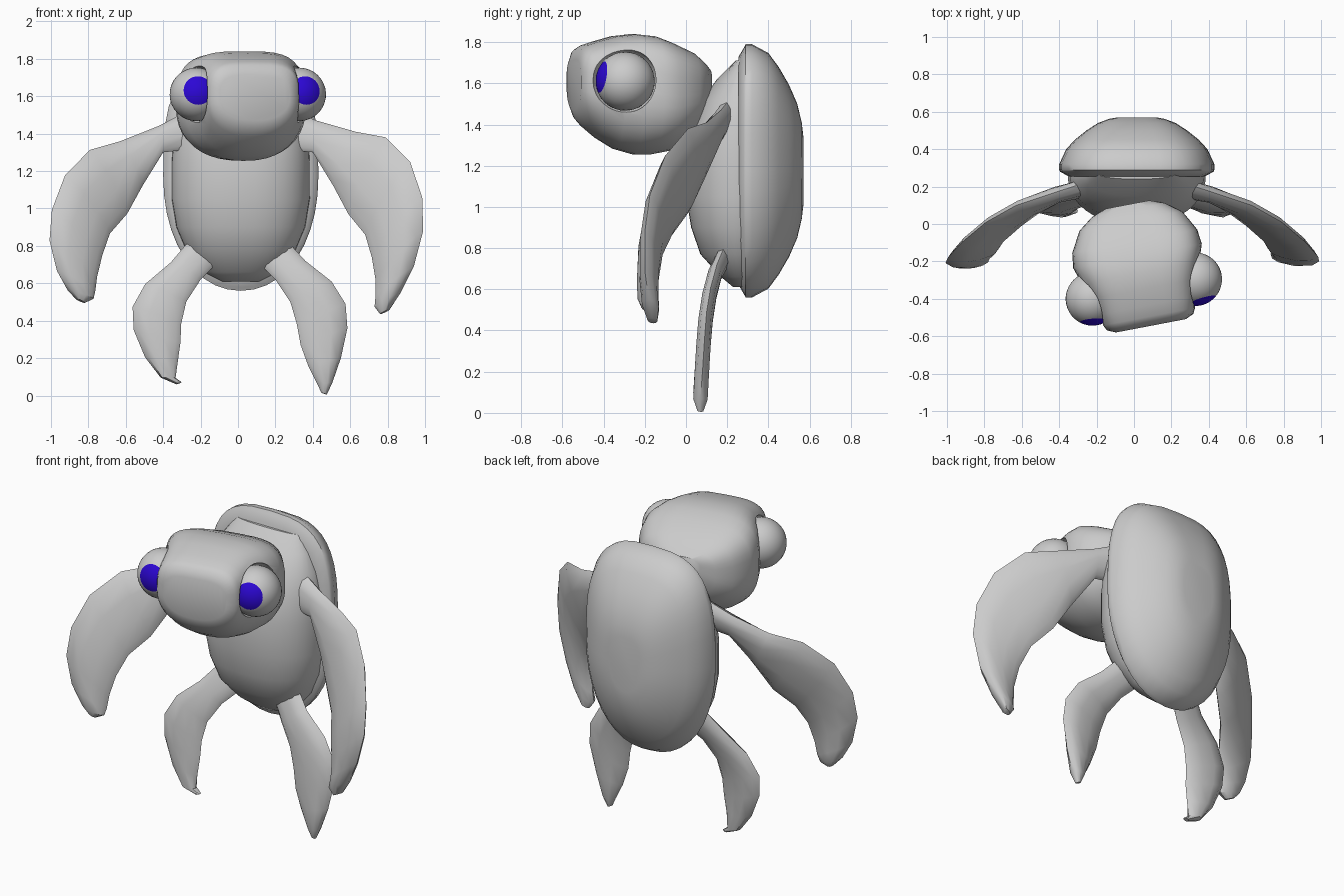
import bpy, bmesh, math
from mathutils import Vector, Matrix

cube = bpy.data.objects.get("Cube")
if cube:
    bpy.data.objects.remove(cube, do_unlink=True)


def material(name, colour):
    mat = bpy.data.materials.new(name)
    mat.use_nodes = True
    mat.diffuse_color = colour
    mat.node_tree.nodes["Principled BSDF"].inputs["Base Color"].default_value = colour
    return mat


GREY = material("grey skin", (0.6, 0.6, 0.6, 1))
BLUE = material("blue iris", (0.025, 0.002, 0.66, 1))


def smooth(obj, angle=40):
    bpy.ops.object.select_all(action='DESELECT')
    obj.select_set(True)
    bpy.context.view_layer.objects.active = obj
    bpy.ops.object.shade_smooth_by_angle(angle=math.radians(angle))


def skin_rings(name, rings):
    """Bridge a list of equal point rings and cap both ends."""
    bm = bmesh.new()
    loops = [[bm.verts.new(p) for p in ring] for ring in rings]
    count = len(loops[0])
    for a, b in zip(loops, loops[1:]):
        for i in range(count):
            j = (i + 1) % count
            bm.faces.new((a[i], a[j], b[j], b[i]))
    bm.faces.new(loops[0])
    bm.faces.new(loops[-1])
    bmesh.ops.recalc_face_normals(bm, faces=bm.faces)
    mesh = bpy.data.meshes.new(name)
    bm.to_mesh(mesh)
    bm.free()
    obj = bpy.data.objects.new(name, mesh)
    bpy.context.collection.objects.link(obj)
    mesh.materials.append(GREY)
    smooth(obj)
    return obj


def oval(half_u, half_v, n_top, n_low, steps=40):
    """Superellipse points with separate roundness above and below."""
    points = []
    for i in range(steps):
        c, s = math.cos(math.tau * i / steps), math.sin(math.tau * i / steps)
        p = 2 / (n_top if s > 0 else n_low)
        points.append((math.copysign(abs(c) ** p, c) * half_u,
                       math.copysign(abs(s) ** p, s) * half_v))
    return points


# Shell: domed back with a narrow rim band, rows of (y, width, height)
shell_rows = [(0.255, 0.88, 0.9), (0.28, 0.99, 0.97), (0.29, 1, 1), (0.32, 1, 1),
              (0.4, 0.91, 0.93), (0.45, 0.8, 0.82), (0.5, 0.65, 0.68),
              (0.54, 0.5, 0.53), (0.562, 0.36, 0.38), (0.57, 0.25, 0.27)]
skin_rings("shell", [[(0.015 + u, y, 1.175 + v) for u, v in
                      oval(0.415 * w, 0.615 * h, 3.1, 2.1)] for y, w, h in shell_rows])

# Belly and neck: rounded in front, nearly flat behind, rows of (z, half width, front y)
belly_rows = [(0.61, 0.1, 0.23), (0.66, 0.2, 0.17), (0.77, 0.29, 0.07), (0.9, 0.345, 0.025),
              (1.05, 0.37, 0), (1.25, 0.37, 0), (1.4, 0.36, 0.03),
              (1.52, 0.33, 0.08), (1.62, 0.28, 0.15), (1.71, 0.22, 0.24)]
skin_rings("belly", [[(0.015 + u, 0.28 + (v if v < 0 else v * 0.2), z) for u, v in
                      oval(w, 0.28 - y, 2, 2.3)] for z, w, y in belly_rows])

# Head: lofted back to front, then turned a little to one side
TURN = Matrix.Translation((0.03, -0.23, 0)) @ Matrix.Rotation(math.radians(10.8), 4, 'Z')
head_rows = [(0.34, 0.12, 1.53, 1.67), (0.31, 0.2, 1.43, 1.7), (0.25, 0.28, 1.34, 1.75),
             (0.14, 0.34, 1.27, 1.8), (0.06, 0.35, 1.255, 1.83), (-0.03, 0.32, 1.255, 1.84),
             (-0.12, 0.285, 1.28, 1.83), (-0.21, 0.265, 1.335, 1.805),
             (-0.27, 0.25, 1.385, 1.785), (-0.3, 0.235, 1.42, 1.765), (-0.32, 0.19, 1.47, 1.715)]
head = skin_rings("head", [[TURN @ Vector((u, y, (low + top) / 2 + v)) for u, v in
                            oval(w, (top - low) / 2, 3.6, 2.3)] for y, w, low, top in head_rows])

for side, label in ((1, "left"), (-1, "right")):
    # Socket carved out of the head
    centre = TURN @ Vector((side * 0.28, -0.12, 1.61))
    bpy.ops.mesh.primitive_uv_sphere_add(segments=24, ring_count=16, radius=1)
    cutter = bpy.context.object
    cutter.hide_render = True
    cutter.matrix_world = (TURN @ Matrix.Translation((side * 0.3, -0.13, 1.615))
                           @ Matrix.Diagonal((0.12, 0.16, 0.16, 1)))
    bpy.context.view_layer.objects.active = head
    cut = head.modifiers.new("socket", 'BOOLEAN')
    cut.object = cutter
    cut.solver = 'EXACT'
    bpy.ops.object.modifier_apply(modifier=cut.name)
    bpy.data.objects.remove(cutter, do_unlink=True)

    # Eyeball whose pole cap is the iris
    bpy.ops.mesh.primitive_uv_sphere_add(segments=32, ring_count=22, radius=0.143)
    eye = bpy.context.object
    eye.name = label + "_eye"
    gaze = TURN.to_3x3() @ Vector((side * 0.11, -0.97, 0.17))
    eye.rotation_euler = gaze.to_track_quat('Z', 'Y').to_euler()
    eye.location = centre
    eye.data.materials.append(GREY)
    eye.data.materials.append(BLUE)
    for face in eye.data.polygons:
        if face.center.normalized().z > math.cos(math.radians(33)):
            face.material_index = 1
    smooth(eye)
smooth(head)


def flipper(name, stations, side, tip, dip, thick):
    """Blade through (leading point, trailing point) pairs; the right one is posed by tip and dip."""
    lens = [(0, 0), (0.12, 0.7), (0.35, 1), (0.65, 0.9), (0.9, 0.55),
            (1, 0), (0.9, -0.55), (0.65, -0.9), (0.35, -1), (0.12, -0.7)]
    edges = []
    for i, (lead, trail) in enumerate(stations):
        t = i / (len(stations) - 1)
        lead, trail = Vector(lead), Vector(trail)
        if side < 0:
            shift = Vector(tip) * t ** 3
            lead += shift - Vector((0, 0, dip * math.sin(math.pi * t)))
            trail += shift
            lead.x, trail.x = -lead.x, -trail.x
        edges.append((lead, trail))
    rings = []
    for i, (lead, trail) in enumerate(edges):
        # The last two stations keep the tilt of the blade before them
        if i < len(edges) - 2:
            along = sum(edges[i + 1], Vector()) - sum(edges[max(i - 1, 0)], Vector())
            normal = along.cross(trail - lead).normalized()
        half = min(thick, (trail - lead).length * 0.45)
        rings.append([lead.lerp(trail, u) + normal * half * v for u, v in lens])
    return skin_rings(name, rings)


front_stations = [((0.2, 0.24, 1.56), (0.22, 0.16, 1.32)), ((0.42, 0.17, 1.47), (0.4, 0.14, 1.3)),
                  ((0.63, 0.1, 1.41), (0.51, 0.07, 1.12)), ((0.79, 0.01, 1.38), (0.59, 0.01, 0.97)),
                  ((0.92, -0.1, 1.25), (0.68, -0.07, 0.86)), ((0.985, -0.175, 1.06), (0.715, -0.13, 0.74)),
                  ((0.99, -0.2, 0.88), (0.735, -0.15, 0.62)), ((0.94, -0.2, 0.69), (0.735, -0.155, 0.53)),
                  ((0.87, -0.18, 0.55), (0.73, -0.16, 0.475)), ((0.81, -0.165, 0.46), (0.76, -0.16, 0.435))]
rear_stations = [((0.25, 0.2, 0.84), (0.1, 0.2, 0.72)), ((0.36, 0.15, 0.72), (0.2, 0.13, 0.62)),
                 ((0.5, 0.12, 0.61), (0.28, 0.1, 0.5)), ((0.575, 0.1, 0.49), (0.315, 0.085, 0.38)),
                 ((0.585, 0.09, 0.36), (0.335, 0.075, 0.27)), ((0.55, 0.08, 0.2), (0.375, 0.07, 0.16)),
                 ((0.505, 0.07, 0.07), (0.425, 0.07, 0.06)), ((0.475, 0.07, 0.005), (0.445, 0.07, 0.015))]

# Paired flippers
for side, label in ((1, "left"), (-1, "right")):
    flipper(label + "_front_flipper", front_stations, side, (0.06, -0.03, 0.06), 0.08, 0.042)
    flipper(label + "_rear_flipper", rear_stations, side, (-0.145, 0, 0.055), 0.02, 0.035)
